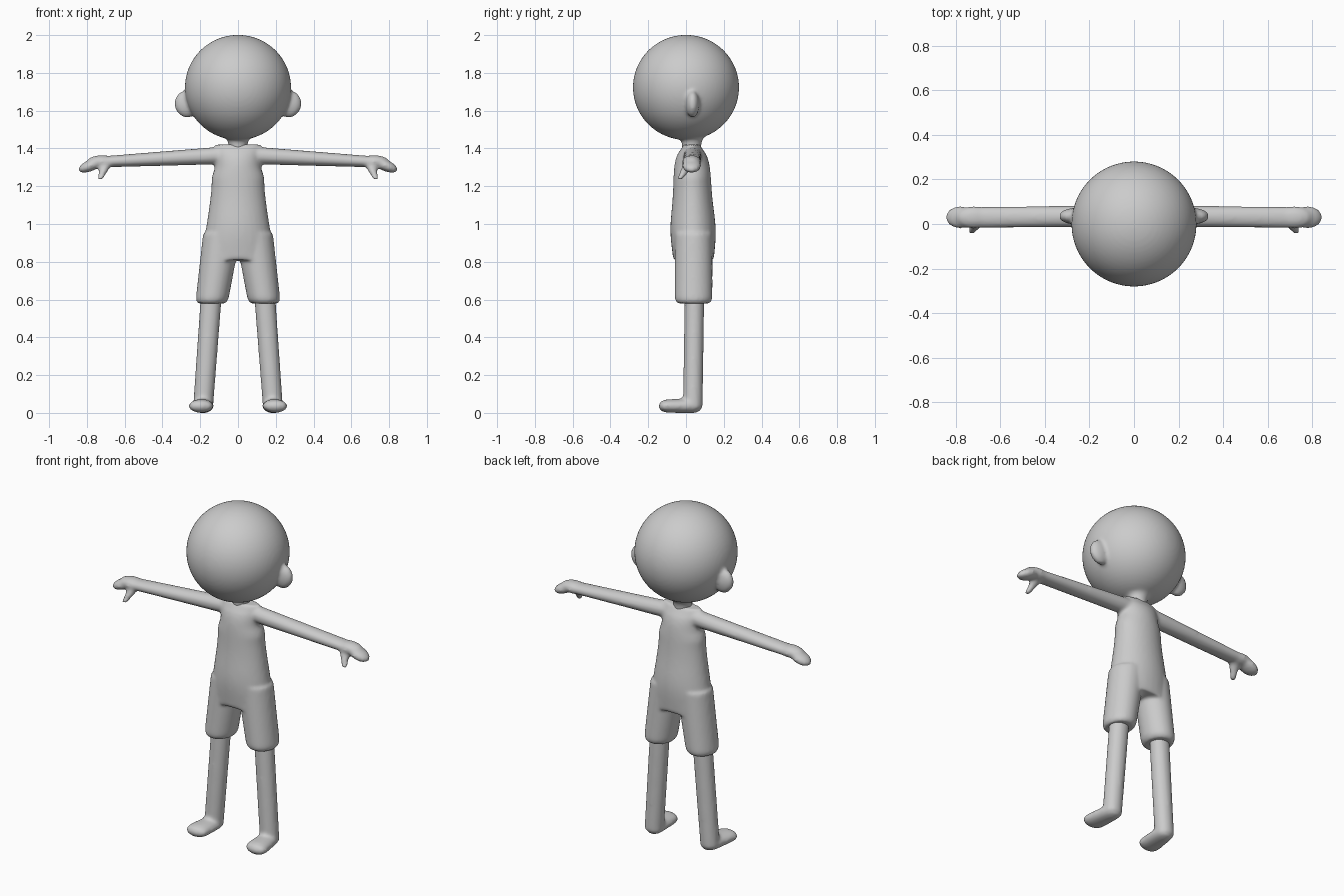
import bpy, bmesh, math
from mathutils import Matrix, Vector

cube = bpy.data.objects.get("Cube")
if cube:
    bpy.data.objects.remove(cube, do_unlink=True)

GREY = (0.6, 0.6, 0.6, 1)
grey = bpy.data.materials.new("plain grey")
grey.use_nodes = True
grey.diffuse_color = GREY
grey.node_tree.nodes["Principled BSDF"].inputs["Base Color"].default_value = GREY

SIDES = 32
STEPS = 24
X, Y, Z = Matrix.Identity(3)


def sweep(bm, start, end, u, v, shape, side=1):
    """Skin ellipses from start to end; shape(t) gives the radii along u and v."""
    start, end = Vector(start), Vector(end)
    loops = []
    for step in range(STEPS + 1):
        t = step / STEPS
        centre = start.lerp(end, t)
        ru, rv = shape(t)
        loop = []
        for i in range(SIDES):
            angle = math.tau * i / SIDES
            point = centre + u * ru * math.cos(angle) + v * rv * math.sin(angle)
            point.x *= side
            loop.append(bm.verts.new(point))
        loops.append(loop)
    for low, high in zip(loops, loops[1:]):
        for i in range(SIDES):
            j = (i + 1) % SIDES
            bm.faces.new((low[i], low[j], high[j], high[i]))
    bm.faces.new(loops[0])
    bm.faces.new(loops[-1])


def ball(bm, centre, radii, tilt=0, side=1):
    """Add an ellipsoid tilted about y, mirrored when side is negative."""
    x, y, z = centre
    matrix = (Matrix.Translation((side * x, y, z))
              @ Matrix.Rotation(side * tilt, 4, "Y")
              @ Matrix.Diagonal((*radii, 1)))
    bmesh.ops.create_uvsphere(bm, u_segments=64, v_segments=SIDES, radius=1, matrix=matrix)


def finish(name, bm):
    """Fuse the overlapping volumes into one soft skin."""
    bmesh.ops.recalc_face_normals(bm, faces=bm.faces)
    mesh = bpy.data.meshes.new(name)
    bm.to_mesh(mesh)
    bm.free()
    mesh.materials.append(grey)
    mesh.shade_smooth()
    obj = bpy.data.objects.new(name, mesh)
    bpy.context.collection.objects.link(obj)
    fuse = obj.modifiers.new("fuse", "REMESH")
    fuse.mode = "VOXEL"
    fuse.voxel_size = 0.01
    fuse.use_smooth_shade = True
    soften = obj.modifiers.new("soften", "SMOOTH")
    soften.iterations = 6


def ease(t):
    """Smooth step from nought to one."""
    t = min(max(t, 0), 1)
    return t * t * (3 - 2 * t)


def torso_shape(t):
    """Flared hips, straight waist, narrow chest and rounded shoulders."""
    flare = max(0, 1 - t / 0.65) ** 1.3
    width = 0.14 + 0.06 * flare - 0.02 * ease((t - 0.7) * 8)
    belly = math.exp(-((t - 0.25) * 4) ** 2)
    shoulder = math.sqrt(1 - min(t, 0.98) ** 10)
    return width, (0.1 + 0.02 * belly) * shoulder


def shorts_shape(t):
    """Almost straight tube that tucks in at the hem."""
    hem = 1 - 0.15 * t ** 40
    return (0.1 - 0.014 * t) * hem, 0.1 * hem


def foot_shape(t):
    """Flat slipper, widest at the toes and domed at both ends."""
    dome = math.sqrt(1.02 - abs(2 * t - 1) ** 6)
    return (0.05 + 0.02 * t) * dome, (0.04 - 0.006 * t) * dome


def neck_shape(t):
    radius = 0.05 + 0.04 * t ** 4
    return radius, radius


def arm_shape(t):
    return 0.048, 0.048 - 0.018 * t


def thumb_shape(t):
    radius = 0.034 - 0.02 * t
    return radius, radius


def leg_shape(t):
    return 0.056 - 0.003 * t, 0.052


# Head with ears and neck
bm = bmesh.new()
ball(bm, (0, 0, 1.723), (0.281, 0.281, 0.278))
sweep(bm, (0, 0.03, 1.38), (0, 0.03, 1.48), X, Y, neck_shape)
for side in (1, -1):
    ball(bm, (0.27, 0.035, 1.635), (0.066, 0.036, 0.072), 0.2, side)
finish("head", bm)

# Suit with shorts, blended into the arms and mitten hands
bm = bmesh.new()
sweep(bm, (0, 0.04, 0.81), (0, 0.03, 1.42), X, Y, torso_shape)
for side in (1, -1):
    sweep(bm, (0.085, 0.04, 0.95), (0.14, 0.04, 0.58), X, Y, shorts_shape, side)
    sweep(bm, (0.05, 0.035, 1.365), (0.7, 0.03, 1.33), Y, Z, arm_shape, side)
    ball(bm, (0.72, 0.03, 1.33), (0.08, 0.05, 0.034), 0, side)
    ball(bm, (0.78, 0.03, 1.31), (0.07, 0.05, 0.03), 0.4, side)
    sweep(bm, (0.7, 0.02, 1.32), (0.73, -0.035, 1.235), X, Y, thumb_shape, side)
finish("suit_and_arms", bm)

# Legs and feet
for side, label in ((1, "left"), (-1, "right")):
    bm = bmesh.new()
    sweep(bm, (0.14, 0.045, 0.64), (0.185, 0.036, 0.03), X, Y, leg_shape, side)
    sweep(bm, (0.18, 0.085, 0.038), (0.2, -0.145, 0.036), X, Z, foot_shape, side)
    finish(label + "_leg", bm)
